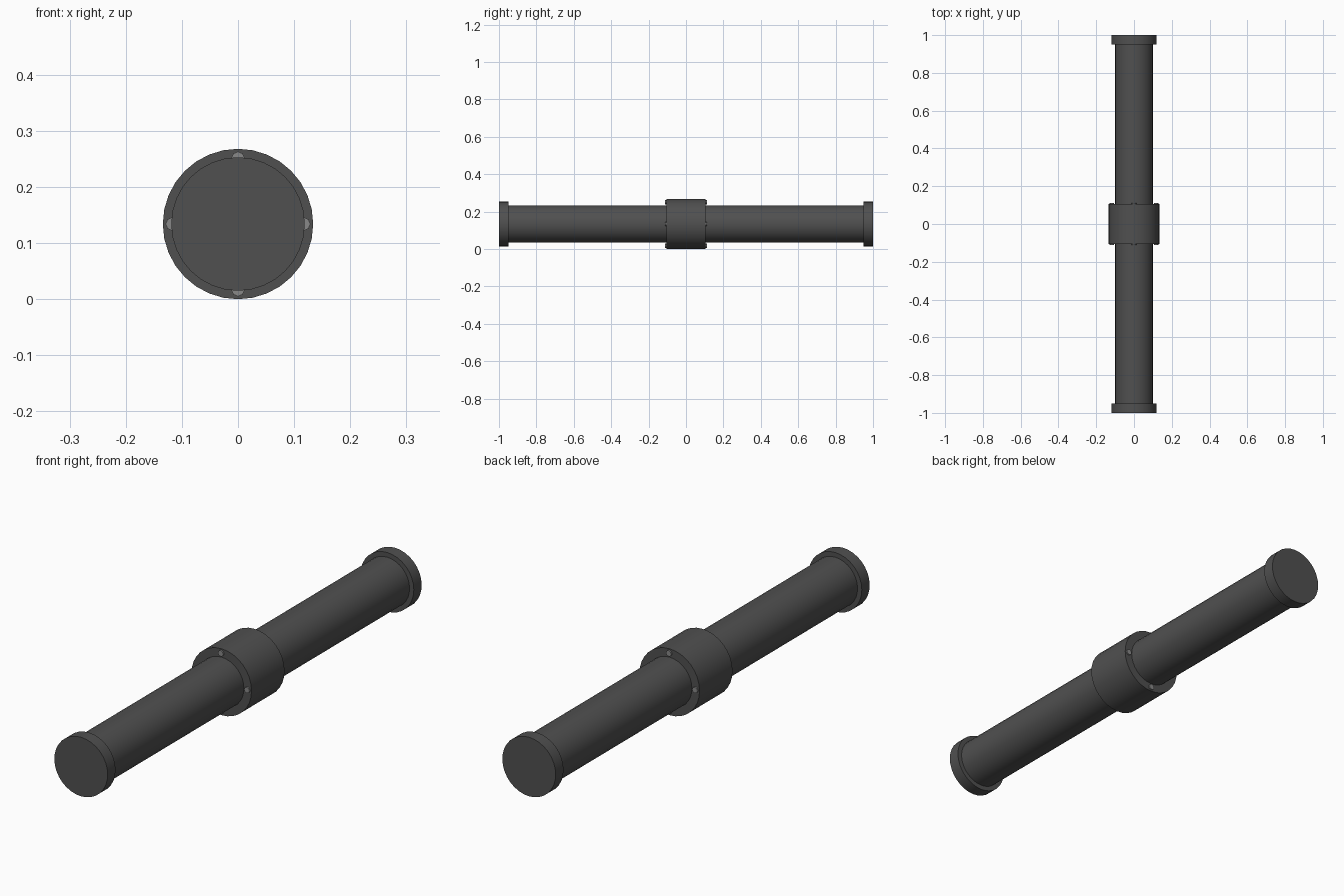
import bpy
from math import pi, sin, cos

if "Cube" in bpy.data.objects:
    bpy.data.objects.remove(bpy.data.objects["Cube"])

ZC = 0.134  # height of the pipe axis


def material(name, grey):
    m = bpy.data.materials.new(name)
    m.diffuse_color = (grey, grey, grey, 1)
    m.use_nodes = True
    m.node_tree.nodes["Principled BSDF"].inputs["Base Color"].default_value = m.diffuse_color
    return m


DARK = material("dark_metal", 0.08)
STEEL = material("bolt_steel", 0.25)


def cylinder(name, radius, y0, y1, mat, x=0.0, z=ZC, sides=32):
    """Cylinder lying along y between y0 and y1."""
    bpy.ops.mesh.primitive_cylinder_add(
        vertices=sides, radius=radius, depth=abs(y1 - y0),
        location=(x, (y0 + y1) / 2, z), rotation=(pi / 2, 0, 0))
    ob = bpy.context.object
    ob.name = name
    ob.data.materials.append(mat)
    bpy.ops.object.shade_smooth_by_angle(angle=pi / 6)
    return ob


# Long pipe and central sleeve
cylinder("pipe", 0.1, -0.97, 0.97, DARK)
cylinder("sleeve", 0.134, -0.105, 0.105, DARK)

for side, label in ((-1, "front"), (1, "back")):
    # End cap
    cylinder(label + "_cap", 0.119, side * 0.95, side * 1.0, DARK)
    # Four bolt heads on the sleeve face
    for i in range(4):
        a = i * pi / 2
        cylinder(f"{label}_bolt_{i + 1}", 0.012, side * 0.095, side * 0.111, STEEL,
                 x=0.117 * cos(a), z=ZC + 0.117 * sin(a), sides=8)
